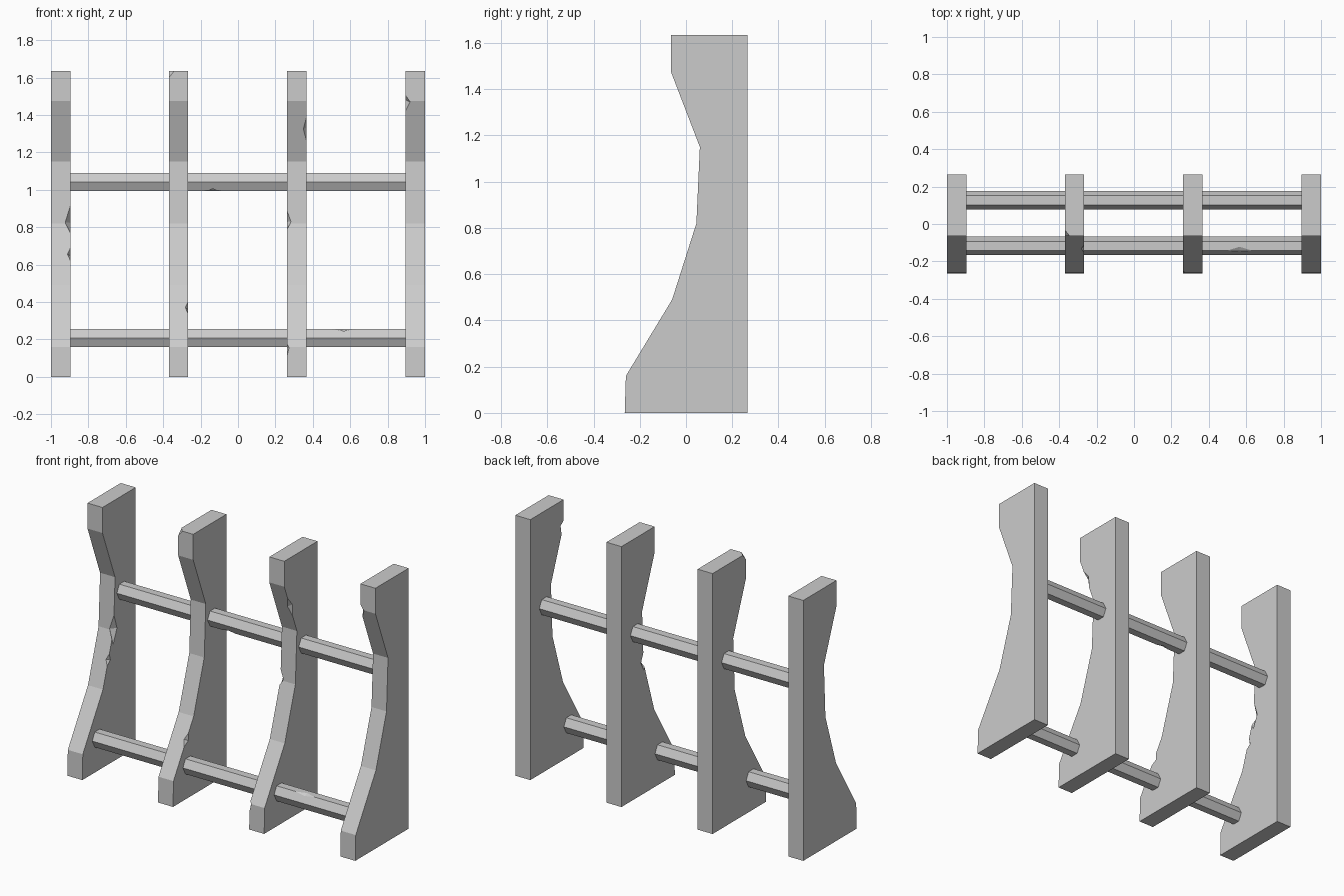
import bpy, bmesh
from math import atan2, cos, sin, pi
from mathutils import Matrix, Vector

if "Cube" in bpy.data.objects:
    bpy.data.objects.remove(bpy.data.objects["Cube"])

POST_W = 0.104
POST_X = (-0.948, -0.318, 0.315, 0.948)
# side profile (y, z): front edge from the floor up, then the straight back
FRONT = [(-0.265, 0), (-0.26, 0.16), (-0.06, 0.49), (0.045, 0.82),
         (0.06, 1.15), (-0.065, 1.475), (-0.065, 1.635)]
PROFILE = FRONT + [(0.265, 1.635), (0.265, 0)]


def finish(name, bm):
    bmesh.ops.recalc_face_normals(bm, faces=bm.faces[:])
    me = bpy.data.meshes.new(name)
    bm.to_mesh(me)
    bm.free()
    ob = bpy.data.objects.new(name, me)
    bpy.context.collection.objects.link(ob)
    return ob


def extrude_x(name, section, x0, x1):
    bm = bmesh.new()
    face = bm.faces.new([bm.verts.new((x0, y, z)) for y, z in section])
    new = bmesh.ops.extrude_face_region(bm, geom=[face])["geom"]
    bmesh.ops.translate(bm, vec=(x1 - x0, 0, 0),
                        verts=[g for g in new if isinstance(g, bmesh.types.BMVert)])
    # extrude_face_region keeps the start face, closing the solid
    return finish(name, bm)


def front_edge(z):
    """Front y and lean of the post at height z."""
    for (y0, z0), (y1, z1) in zip(FRONT, FRONT[1:]):
        if z <= z1:
            return y0 + (y1 - y0) * (z - z0) / (z1 - z0), atan2(y1 - y0, z1 - z0)


def add_chip(bm, centre, size, lean=0.0):
    m = (Matrix.Translation(centre) @ Matrix.Rotation(-lean, 4, 'X')
         @ Matrix.Diagonal((*size, 1)))
    v = [bm.verts.new(m @ Vector(p)) for p in
         ((1, 0, 0), (0, 1, 0), (-1, 0, 0), (0, -1, 0), (0, 0, 1), (0, 0, -1))]
    for i in range(4):
        a, b = v[i], v[(i + 1) % 4]
        bm.faces.new((a, b, v[4]))
        bm.faces.new((b, a, v[5]))


# curved upright posts
parts = [extrude_x(f"post_{i + 1}", PROFILE, x - POST_W / 2, x + POST_W / 2)
         for i, x in enumerate(POST_X)]

# two hexagonal cross rods running through the posts
for name, cy, cz in (("upper_rod", 0.127, 1.042), ("lower_rod", -0.117, 0.207)):
    hexagon = [(cy + 0.049 * cos(k * pi / 3), cz + 0.055 * sin(k * pi / 3))
               for k in range(6)]
    parts.append(extrude_x(name, hexagon, -0.93, 0.93))

# worn chips along the front edges: post, side, height, half length, depth
bm = bmesh.new()
for post, side, z, half, depth in (
        (0, 1, 0.825, 0.09, 0.028), (0, 1, 0.655, 0.036, 0.016),
        (1, 1, 0.37, 0.04, 0.016), (1, -1, 1.634, 0.035, 0.028),
        (2, 1, 1.325, 0.07, 0.018), (2, -1, 0.83, 0.055, 0.02),
        (2, -1, 0.155, 0.04, 0.01), (3, -1, 1.47, 0.05, 0.024)):
    y, lean = front_edge(z)
    add_chip(bm, (POST_X[post] + side * POST_W / 2, y, z), (depth, depth + 0.006, half), lean)
# chips on the rods
add_chip(bm, (-0.135, 0.1025, 0.995), (0.045, 0.016, 0.014))
add_chip(bm, (0.565, -0.1415, 0.2545), (0.065, 0.02, 0.012))
chips = finish("chip_cutter", bm)
chips.hide_render = True
chips.hide_viewport = True
chips.display_type = 'WIRE'

for ob in parts:
    mod = ob.modifiers.new("chips", 'BOOLEAN')
    mod.operation = 'DIFFERENCE'
    mod.solver = 'EXACT'
    mod.object = chips
